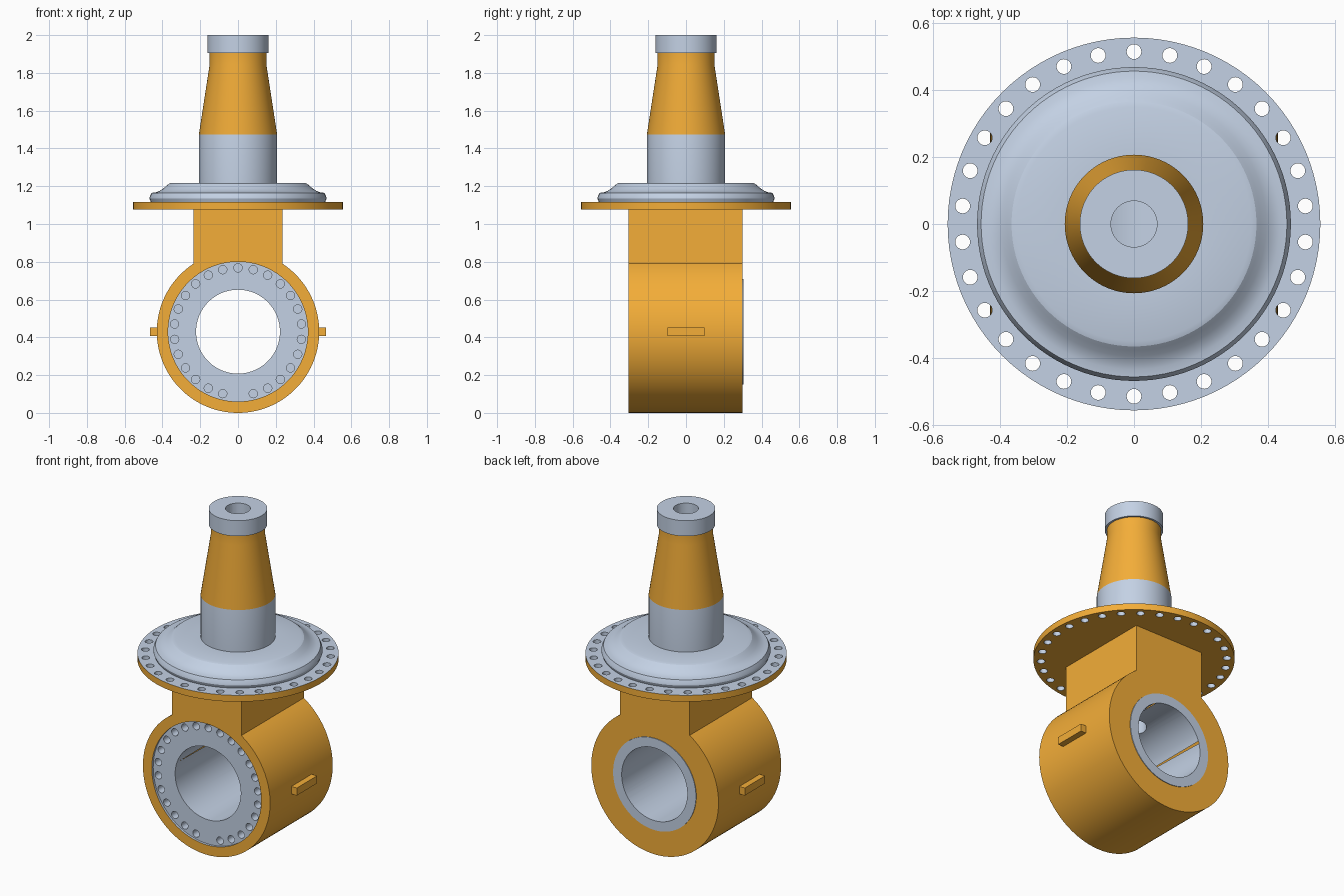
import bpy, bmesh, math
from mathutils import Matrix

if "Cube" in bpy.data.objects:
    bpy.data.objects.remove(bpy.data.objects["Cube"])

ORANGE, STEEL = 0, 1
CZ = 0.43          # height of the bore axis
mats = []
for name, col in (("painted_orange", (0.9, 0.42, 0.04, 1)), ("machined_steel", (0.55, 0.64, 0.78, 1))):
    m = bpy.data.materials.new(name)
    m.diffuse_color = col
    m.use_nodes = True
    m.node_tree.nodes["Principled BSDF"].inputs["Base Color"].default_value = m.diffuse_color
    mats.append(m)


def lathe(bm, profile, mat=STEEL, n=96, mtx=Matrix()):
    """Revolve (radius, height[, material]) points about z, then transform."""
    rings = []
    for p in profile:
        r, z = p[0], p[1]
        count = 1 if r == 0 else n
        rings.append([bm.verts.new(mtx @ Matrix.Rotation(2 * math.pi * i / n, 4, 'Z').to_3x3().to_4x4()
                                   @ Matrix.Translation((r, 0, z)).to_translation()) for i in range(count)])
    for k in range(len(rings) - 1):
        a, b = rings[k], rings[k + 1]
        for i in range(n):
            j = (i + 1) % n
            if len(a) == 1:
                vs = (a[0], b[j], b[i])
            elif len(b) == 1:
                vs = (a[i], a[j], b[0])
            else:
                vs = (a[i], a[j], b[j], b[i])
            f = bm.faces.new(vs)
            f.material_index = profile[k][2] if len(profile[k]) > 2 else mat


def cylinder(bm, r, z0, z1, n, mtx=Matrix()):
    lathe(bm, [(0, z0), (r, z0), (r, z1), (0, z1)], STEEL, n, mtx)


def finish(bm, name):
    bmesh.ops.recalc_face_normals(bm, faces=bm.faces[:])
    me = bpy.data.meshes.new(name)
    bm.to_mesh(me)
    bm.free()
    for m in mats:
        me.materials.append(m)
    ob = bpy.data.objects.new(name, me)
    bpy.context.collection.objects.link(ob)
    return ob


def boolean(ob, tool, op='DIFFERENCE', keep=False):
    mod = ob.modifiers.new("bool", 'BOOLEAN')
    mod.operation, mod.solver, mod.object = op, 'EXACT', tool
    bpy.context.view_layer.objects.active = ob
    bpy.ops.object.modifier_apply(modifier=mod.name)
    if not keep:
        bpy.data.objects.remove(tool)


def smooth(ob):
    bpy.ops.object.select_all(action='DESELECT')
    ob.select_set(True)
    bpy.context.view_layer.objects.active = ob
    bpy.ops.object.shade_smooth_by_angle(angle=math.radians(20))


# Maps the lathe axis onto +y through the bore centre
ALONG_Y = Matrix.Translation((0, 0, CZ)) @ Matrix.Rotation(-math.pi / 2, 4, 'X')

# Oil passage cutter, shared by spindle and housing
bm = bmesh.new()
cylinder(bm, 0.069, CZ, 2.1, 48)
passage = finish(bm, "passage_cutter")
passage.hide_render = True

# Spindle: flange, cover, seat, taper and end collar in one turned profile
bm = bmesh.new()
lathe(bm, [(0, 1.078, ORANGE), (0.557, 1.078, ORANGE), (0.557, 1.117), (0.462, 1.117),
           (0.469, 1.135), (0.467, 1.145), (0.457, 1.165), (0.435, 1.168), (0.415, 1.175),
           (0.395, 1.188), (0.378, 1.203), (0.366, 1.213), (0.35, 1.218), (0.207, 1.218),
           (0.207, 1.475, ORANGE), (0.15, 1.845, ORANGE), (0.15, 1.905), (0.162, 1.905),
           (0.162, 2.0), (0, 2.0)])
spindle = finish(bm, "flanged_spindle")

# Flange bolt holes
bm = bmesh.new()
for i in range(30):
    a = math.pi / 2 + math.tau * i / 30
    cylinder(bm, 0.022, 1.0, 1.2, 24, Matrix.Translation((0.515 * math.cos(a), 0.515 * math.sin(a), 0)))
boolean(spindle, finish(bm, "flange_hole_cutter"))
boolean(spindle, passage, keep=True)
smooth(spindle)

# Housing: round barrel running up into a square neck
R, W, TOP = 0.43, 0.235, 1.078
start = math.acos(W / R)
sweep = -(math.pi + 2 * (math.pi / 2 - (math.pi / 2 - start)))
outline = [(R * math.cos(start + sweep * i / 88), CZ + R * math.sin(start + sweep * i / 88)) for i in range(89)]
outline += [(-W, TOP), (W, TOP)]
bm = bmesh.new()
front = [bm.verts.new((x, -0.304, z)) for x, z in outline]
back = [bm.verts.new((x, 0.300, z)) for x, z in outline]
bm.faces.new(front)
bm.faces.new(back[::-1])
for i in range(len(outline)):
    j = (i + 1) % len(outline)
    bm.faces.new((front[i], front[j], back[j], back[i]))
housing = finish(bm, "bearing_housing")

# Raised machined ring at the back
bm = bmesh.new()
cylinder(bm, 0.28, 0.2, 0.304, 96, ALONG_Y)
boolean(housing, finish(bm, "rear_ring"), 'UNION')

# Bore with a shallow seat at the front
bm = bmesh.new()
lathe(bm, [(0, -0.4), (0.37, -0.4), (0.37, -0.29), (0.222, -0.29), (0.222, 0.4), (0, 0.4)], mtx=ALONG_Y)
boolean(housing, finish(bm, "bore_cutter"))

# Blind bolt holes in the front seat, bottom one left out
bm = bmesh.new()
for i in range(26):
    if i != 13:
        a = math.pi / 2 + math.tau * i / 26
        offset = Matrix.Translation((0.338 * math.cos(a), 0, 0.338 * math.sin(a)))
        cylinder(bm, 0.022, -0.35, -0.24, 24, offset @ ALONG_Y)
boolean(housing, finish(bm, "seat_hole_cutter"))
boolean(housing, passage)

# Open the neck where it meets the flange
bm = bmesh.new()
bm.from_mesh(housing.data)
hidden = [f for f in bm.faces if all(v.co.z > TOP - 0.001 for v in f.verts)]
bmesh.ops.delete(bm, geom=hidden, context='FACES')
bm.to_mesh(housing.data)
bm.free()
smooth(housing)

# Side lugs
for side, name in ((-1, "left_lug"), (1, "right_lug")):
    bm = bmesh.new()
    bmesh.ops.create_cube(bm, size=1, matrix=Matrix.Translation((side * 0.443, 0, CZ))
                          @ Matrix.Diagonal((0.046, 0.196, 0.046, 1)))
    finish(bm, name)
